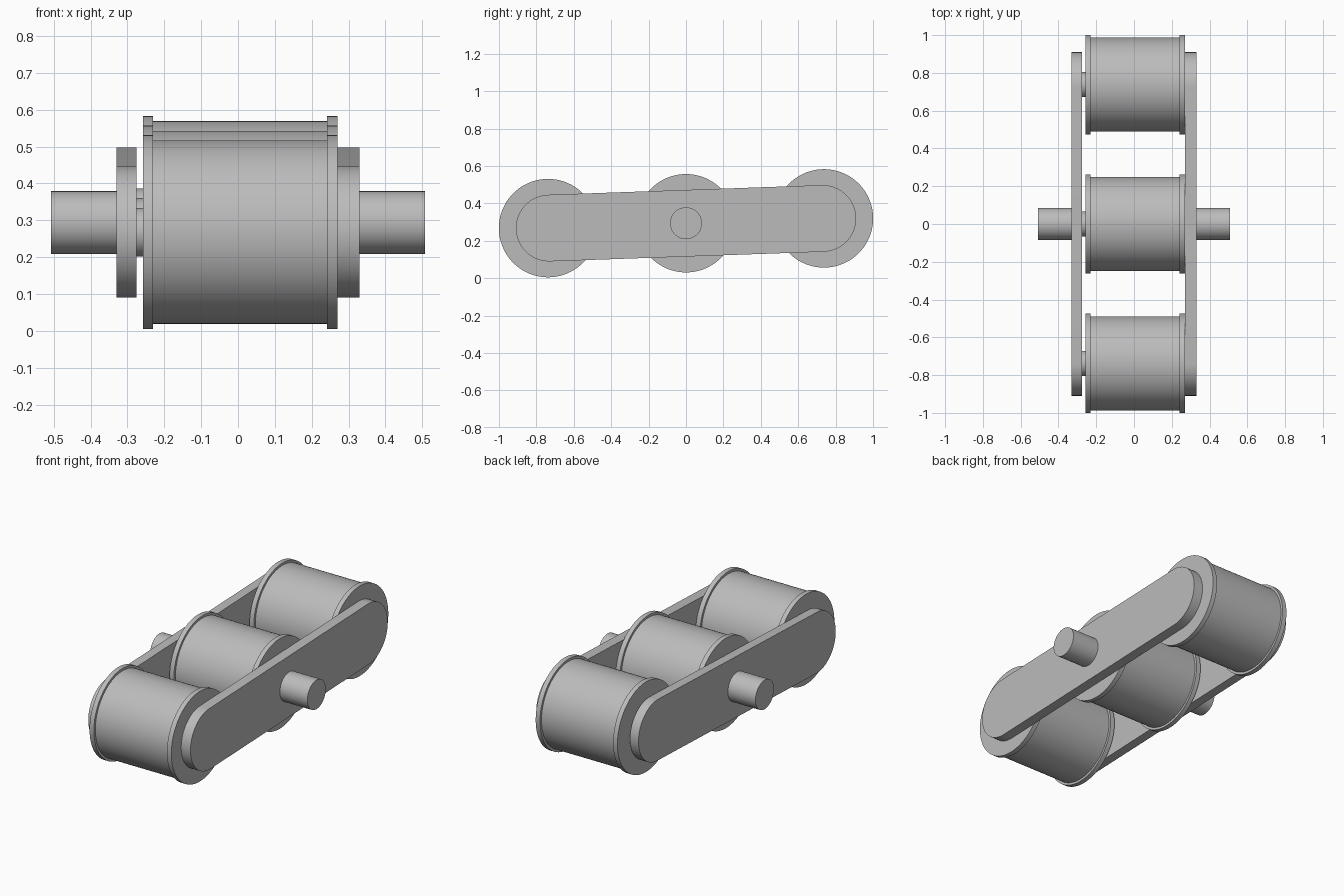
import bpy
import math
from mathutils import Matrix, Vector

cube = bpy.data.objects.get("Cube")
if cube:
    bpy.data.objects.remove(cube, do_unlink=True)

# Single steel grey for every part
GREY = (0.5, 0.5, 0.5, 1.0)
steel = bpy.data.materials.new("steel_grey")
steel.use_nodes = True
steel.diffuse_color = GREY
steel.node_tree.nodes["Principled BSDF"].inputs["Base Color"].default_value = GREY

CENTRE = Vector((0, 0, 0.294))
TILT = math.atan2(0.052, 1.474)
SPACING = 0.738
tilt_matrix = Matrix.Translation(CENTRE) @ Matrix.Rotation(TILT, 4, "X")


def finish(name, verts, faces):
    """Make a tilted, smooth-sided object."""
    mesh = bpy.data.meshes.new(name)
    mesh.from_pydata(verts, [], faces)
    mesh.transform(tilt_matrix)
    mesh.materials.append(steel)
    obj = bpy.data.objects.new(name, mesh)
    bpy.context.collection.objects.link(obj)
    bpy.ops.object.select_all(action="DESELECT")
    obj.select_set(True)
    bpy.context.view_layer.objects.active = obj
    bpy.ops.object.shade_smooth_by_angle(angle=math.radians(30))
    return obj


def circle(radius, y=0.0, start=0.0, sweep=math.tau, steps=96):
    return [(y + radius * math.cos(start + sweep * i / steps),
             radius * math.sin(start + sweep * i / steps)) for i in range(steps)]


def loft(name, rings):
    """Join equal outlines, each given at an x position, into a capped solid."""
    n = len(rings[0][1])
    verts = [(x, y, z) for x, outline in rings for y, z in outline]
    faces = [list(range(n))[::-1], [(len(rings) - 1) * n + i for i in range(n)]]
    for r in range(len(rings) - 1):
        for i in range(n):
            j = (i + 1) % n
            faces.append((r * n + i, r * n + j, (r + 1) * n + j, (r + 1) * n + i))
    return finish(name, verts, faces)


# Flanged rollers, each with a short axle spacer on the right
ROLLER = [(-0.258, 0.263), (-0.23, 0.263), (-0.23, 0.249),
          (0.242, 0.249), (0.242, 0.263), (0.27, 0.263)]
for label, y in (("front", -SPACING), ("middle", 0.0), ("back", SPACING)):
    loft(label + "_roller", [(x, circle(r, y)) for x, r in ROLLER])
    loft(label + "_axle", [(x, circle(0.066, y)) for x in (-0.275, -0.258)])

# Rounded side plates with a pin in the middle of each
half = math.pi / 2
plate = (circle(0.178, 0.732, -half, math.pi, 48) + [(0.732, 0.178)]
         + circle(0.178, -0.732, half, math.pi, 48) + [(-0.732, -0.178)])
for side, inner, outer, tip in (("right", -0.33, -0.275, -0.508),
                                ("left", 0.27, 0.33, 0.507)):
    loft(side + "_side_plate", [(inner, plate), (outer, plate)])
    ends = sorted((tip, outer if side == "left" else inner))
    loft(side + "_pin", [(x, circle(0.085)) for x in ends])
